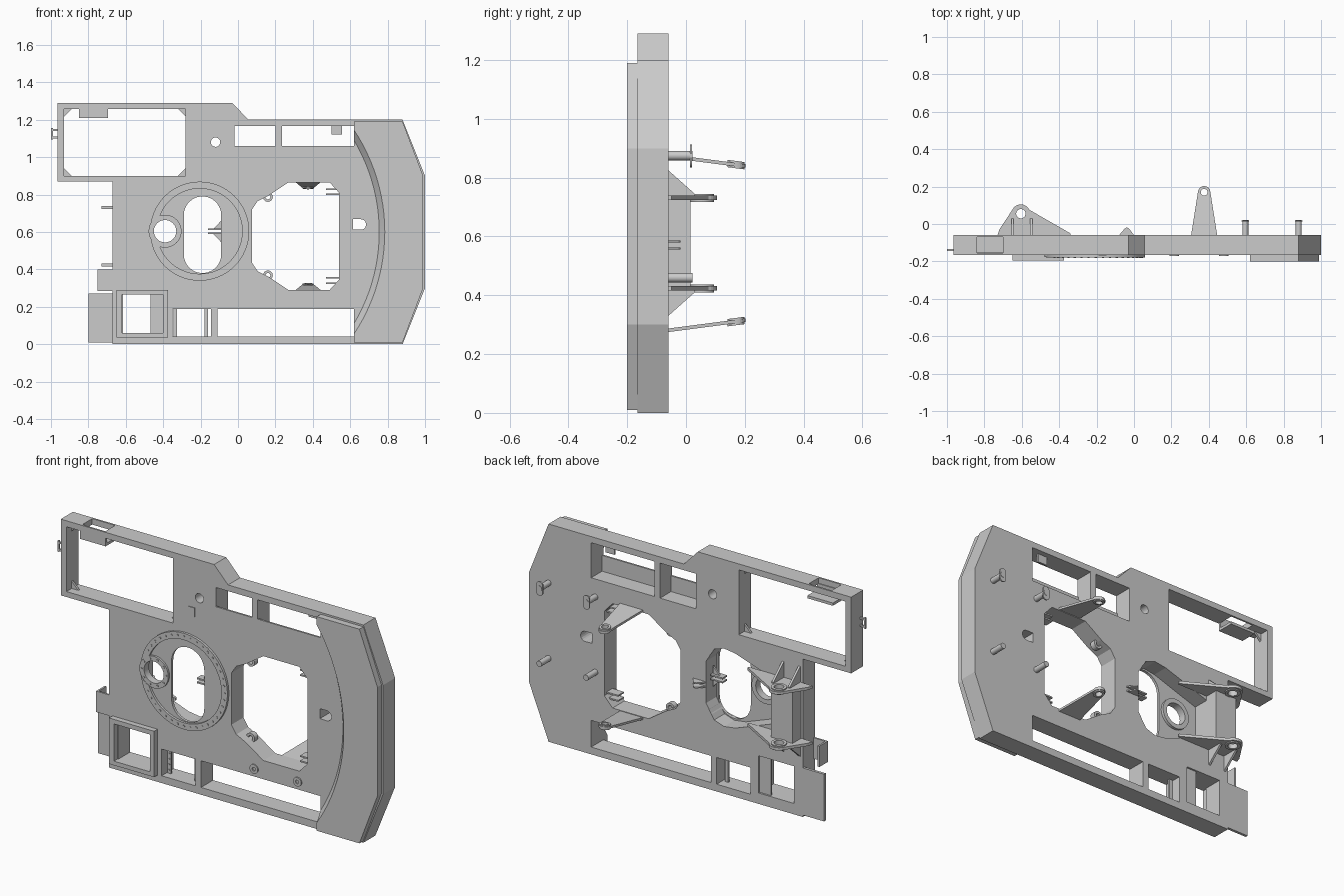
import bpy, bmesh, math
from mathutils import Matrix

if "Cube" in bpy.data.objects:
    bpy.data.objects.remove(bpy.data.objects["Cube"])

FRONT, BACK = -0.165, -0.06
MID2 = 1.155  # twice the mirror height of the paired brackets


def finish(name, bm, smooth=False):
    bmesh.ops.recalc_face_normals(bm, faces=bm.faces)
    me = bpy.data.meshes.new(name)
    bm.to_mesh(me)
    bm.free()
    if smooth:
        for p in me.polygons:
            p.use_smooth = len(p.vertices) == 4
    ob = bpy.data.objects.new(name, me)
    bpy.context.collection.objects.link(ob)
    return ob


def prism(name, pts, a, b, axis='Y', slope=0):
    """Extrude a profile along an axis; slope tilts a Z plate along y."""
    put = {'X': lambda p, t: (t, p[0], p[1]),
           'Y': lambda p, t: (p[0], t, p[1]),
           'Z': lambda p, t: (p[0], p[1], t + slope * (p[1] - BACK))}[axis]
    bm = bmesh.new()
    lo = [bm.verts.new(put(p, a)) for p in pts]
    hi = [bm.verts.new(put(p, b)) for p in pts]
    bm.faces.new(lo)
    bm.faces.new(hi[::-1])
    for i in range(len(pts)):
        j = (i + 1) % len(pts)
        bm.faces.new((lo[i], lo[j], hi[j], hi[i]))
    return finish(name, bm)


def box(name, x0, x1, y0, y1, z0, z1):
    return prism(name, [(x0, z0), (x1, z0), (x1, z1), (x0, z1)], y0, y1)


def arc(cx, cy, r, a0=0, a1=360, n=32):
    m = n if a1 - a0 >= 360 else n - 1
    return [(cx + r * math.cos(math.radians(a0 + (a1 - a0) * i / m)),
             cy + r * math.sin(math.radians(a0 + (a1 - a0) * i / m))) for i in range(n)]


def cone(name, x, z, r_front, r_back, y0, y1, n=32):
    bm = bmesh.new()
    bmesh.ops.create_cone(bm, cap_ends=True, segments=n, radius1=r_back, radius2=r_front, depth=y1 - y0,
                          matrix=Matrix.Translation((x, (y0 + y1) / 2, z)) @ Matrix.Rotation(math.pi / 2, 4, 'X'))
    return finish(name, bm, True)


def cyl(name, x, z, r, y0, y1, n=24):
    return cone(name, x, z, r, r, y0, y1, n)


def cut(ob, cutters):
    for c in cutters:
        m = ob.modifiers.new('cut', 'BOOLEAN')
        m.operation, m.solver, m.object = 'DIFFERENCE', 'EXACT', c
    bpy.context.view_layer.update()
    me = bpy.data.meshes.new_from_object(ob.evaluated_get(bpy.context.evaluated_depsgraph_get()))
    ob.modifiers.clear()
    ob.data = me
    for c in cutters:
        bpy.data.objects.remove(c)
    return ob


def mirror(ob):
    me = ob.data.copy()
    for v in me.vertices:
        v.co.z = MID2 - v.co.z
    me.flip_normals()
    new = bpy.data.objects.new(ob.name + '_lower', me)
    bpy.context.collection.objects.link(new)


def through(*b):
    return box('cutter', b[0], b[1], -0.4, 0.2, b[2], b[3])


# main deck slab with all its openings
slab = prism('deck_slab', [(-0.965, 1.29), (-0.03, 1.29), (0.055, 1.2), (0.88, 1.2), (1, 0.9), (1, 0.3), (0.88, 0),
                           (-0.67, 0), (-0.67, 0.87), (-0.965, 0.87)], FRONT, BACK)
half = [(0.075, 0.72), (0.105, 0.765), (0.165, 0.795), (0.27, 0.865), (0.49, 0.865), (0.54, 0.81)]
bay = half + [(x, MID2 - z) for x, z in reversed(half)]
slot = arc(-0.19, 0.69, 0.1, 0, 180, 16) + arc(-0.19, 0.48, 0.1, 180, 360, 16)
recess = [(-0.08, 0.70), (-0.13, 0.78), (-0.19, 0.8), (-0.26, 0.79), (-0.53, 0.70), (-0.53, 0.48),
          (-0.26, 0.38), (-0.19, 0.37), (-0.13, 0.39), (-0.08, 0.47)]
dhole = [(0.615, 0.613), (0.615, 0.668)] + arc(0.657, 0.64, 0.028, -90, 90, 10)[::-1]
cut(slab, [through(-0.93, -0.28, 0.90, 1.257), through(-0.02, 0.2, 0.973, 1.166),
           through(0.235, 0.62, 0.973, 1.166), through(-0.11, 0.62, 0.04, 0.187),
           through(-0.35, -0.145, 0.04, 0.187), through(-0.615, -0.40, 0.06, 0.265),
           prism('cutter', bay, -0.4, 0.2), prism('cutter', slot, -0.4, 0.2),
           prism('cutter', recess, -0.15, 0.2), prism('cutter', dhole, -0.4, 0.2),
           cyl('cutter', -0.39, 0.604, 0.06, -0.4, 0.2), cyl('cutter', -0.12, 1.08, 0.025, -0.4, 0.2),
           box('cutter', -0.84, -0.70, -0.155, -0.07, 1.225, 1.4)])

# raised end weight with a conical clearance arc
weight = prism('end_weight', [(0.62, 1.19), (0.88, 1.19), (0.99, 0.9), (0.99, 0.3), (0.88, 0.01), (0.62, 0.01)],
               -0.2, FRONT)
cut(weight, [cone('cutter', -0.2, 0.6, 0.989, 0.951, -0.205, -0.16, 128)])

# slewing ring with pinion seat and bolts
ring = cyl('slewing_ring', -0.205, 0.604, 0.265, -0.178, FRONT, 64)
cut(ring, [cyl('cutter', -0.205, 0.604, 0.228, -0.3, 0, 64), cyl('cutter', -0.39, 0.604, 0.085, -0.3, 0)])
seat = cyl('pinion_seat', -0.39, 0.604, 0.088, -0.176, FRONT, 32)
cut(seat, [cyl('cutter', -0.39, 0.604, 0.06, -0.3, 0)])
flange = cyl('pinion_flange', -0.39, 0.604, 0.085, -0.15, -0.135, 32)
cut(flange, [cyl('cutter', -0.39, 0.604, 0.06, -0.3, 0)])
for x, z in arc(-0.205, 0.604, 0.247, n=40):
    if math.hypot(x + 0.39, z - 0.604) > 0.1:
        cyl('ring_bolt', x, z, 0.006, -0.181, -0.17, 8)
for x, z in arc(-0.39, 0.604, 0.074, n=10):
    cyl('pinion_bolt', x, z, 0.006, -0.179, -0.17, 8)

# upper left frame: corner gussets, tray and side handle
for x, sx in ((-0.93, 1), (-0.28, -1)):
    for z, sz in ((0.90, 1), (1.257, -1)):
        prism('corner_gusset', [(x, z), (x + sx * 0.04, z), (x, z + sz * 0.04)], -0.12, -0.108)
box('top_tray', -0.85, -0.695, FRONT + 0.005, BACK - 0.005, 1.21, 1.225)
box('top_tray_lip', -0.85, -0.695, FRONT + 0.005, FRONT + 0.015, 1.21, 1.26)
for z in (1.10, 1.14):
    box('side_handle_arm', -0.995, -0.965, -0.145, -0.135, z, z + 0.01)
box('side_handle_grip', -1.0, -0.99, -0.145, -0.135, 1.095, 1.155)

# upper window panels, small plates
box('window_panel_left', -0.02, 0.2, FRONT, -0.155, 0.973, 1.06)
box('window_panel_right', 0.235, 0.62, FRONT, -0.155, 0.973, 1.06)
box('window_tab', 0.5, 0.555, -0.10, -0.09, 1.12, 1.166)
box('cover_plate', -0.19, -0.147, -0.169, FRONT, 0.97, 1.02)

# lower left raised frame and inner plate
frame = box('hatch_frame', -0.65, -0.375, -0.195, FRONT, 0.037, 0.29)
cut(frame, [through(-0.62, -0.40, 0.06, 0.265)])
box('hatch_inner_plate', -0.468, -0.40, -0.08, -0.07, 0.06, 0.265)
for x in (-0.345, -0.18):
    box('mount_strip', x, x + 0.02, -0.12, -0.11, 0.04, 0.187)
    for z in (0.06, 0.09, 0.12, 0.15):
        cyl('strip_bolt', x + 0.01, z, 0.004, -0.124, -0.115, 8)

# outboard step plate and bent bracket
box('step_plate', -0.80, -0.66, -0.075, BACK, 0.01, 0.27)
box('side_bracket_front', -0.75, -0.67, FRONT, -0.155, 0.285, 0.40)
box('side_bracket_side', -0.75, -0.74, FRONT, -0.09, 0.285, 0.40)

# front bosses near the bay
for x in (0.215, 0.48):
    boss = cyl('front_boss', x, 0.23, 0.025, -0.171, FRONT)
    cut(boss, [cyl('cutter', x, 0.23, 0.01, -0.3, 0.1, 16)])

# hinge brackets: plate, boss and gussets, mirrored low
plate = [(-0.73, BACK), (-0.72, -0.03)] + arc(-0.605, 0.055, 0.05, 25, 155, 12)[::-1] + [(-0.34, -0.05), (-0.34, BACK)]
hinge = prism('hinge_plate', plate, 0.724, 0.739, 'Z')
cut(hinge, [prism('cutter', arc(-0.605, 0.055, 0.025), 0.5, 0.9, 'Z')])
collar = prism('hinge_collar', arc(-0.605, 0.055, 0.04), 0.718, 0.745, 'Z')
cut(collar, [prism('cutter', arc(-0.605, 0.055, 0.025), 0.5, 0.9, 'Z')])
mirror(hinge)
mirror(collar)
for x in (-0.655, -0.555):
    mirror(prism('hinge_gusset', [(BACK, 0.825), (BACK, 0.735), (0.03, 0.735), (0.03, 0.745)], x, x + 0.012, 'X'))
box('hinge_web_back', -0.66, -0.53, 0.003, 0.015, 0.43, 0.726)
for x in (-0.66, -0.542):
    box('hinge_web_side', x, x + 0.012, BACK - 0.002, 0.005, 0.43, 0.726)

# long tilted cylinder lugs above and below the bay
S = -0.03 / 0.23
lug = prism('lift_lug', [(0.305, BACK - 0.002)] + arc(0.375, 0.17, 0.033, 10, 170, 12)[::-1] + [(0.445, BACK - 0.002)],
            0.868, 0.88, 'Z', S)
cut(lug, [prism('cutter', arc(0.375, 0.17, 0.018), 0.7, 1, 'Z')])
eye = prism('lift_lug_eye', arc(0.375, 0.17, 0.029), 0.862, 0.887, 'Z', S)
cut(eye, [prism('cutter', arc(0.375, 0.17, 0.018), 0.7, 1, 'Z')])
mirror(lug)
mirror(eye)

# bay corner eyes and small bay tabs
corner = cyl('bay_eye', 0.16, 0.787, 0.026, -0.12, -0.09)
cut(corner, [cyl('cutter', 0.16, 0.787, 0.013, -0.3, 0.1, 16)])
mirror(corner)
for z in (0.797, 0.825):
    mirror(box('bay_tab', 0.47, 0.54, -0.13, -0.08, z, z + 0.008))

# small forked ears by the slot
for z in (0.556, 0.58):
    prism('rear_ear', [(-0.08, BACK), (-0.05, -0.025), (-0.038, -0.018), (-0.026, -0.025), (0.0, BACK)],
          z, z + 0.007, 'Z')
for z in (0.588, 0.61):
    box('slot_fork', -0.16, -0.085, -0.13, -0.09, z, z + 0.008)
prism('slot_fork_rib_top', [(-0.09, 0.66), (-0.13, 0.618), (-0.09, 0.618)], -0.115, -0.105)
prism('slot_fork_rib_bottom', [(-0.09, 0.545), (-0.13, 0.588), (-0.09, 0.588)], -0.115, -0.105)

# rear pegs: upper pair have retaining strips
for x in (0.595, 0.88):
    cyl('lower_peg', x, 0.46, 0.016, BACK, 0.022)
    cyl('upper_peg', x, 0.875, 0.016, BACK, 0.022)
    strip = arc(x, 0.893, 0.02, 0, 180, 10) + arc(x, 0.855, 0.02, 180, 360, 10)
    prism('peg_strip', strip, 0.013, 0.02)
